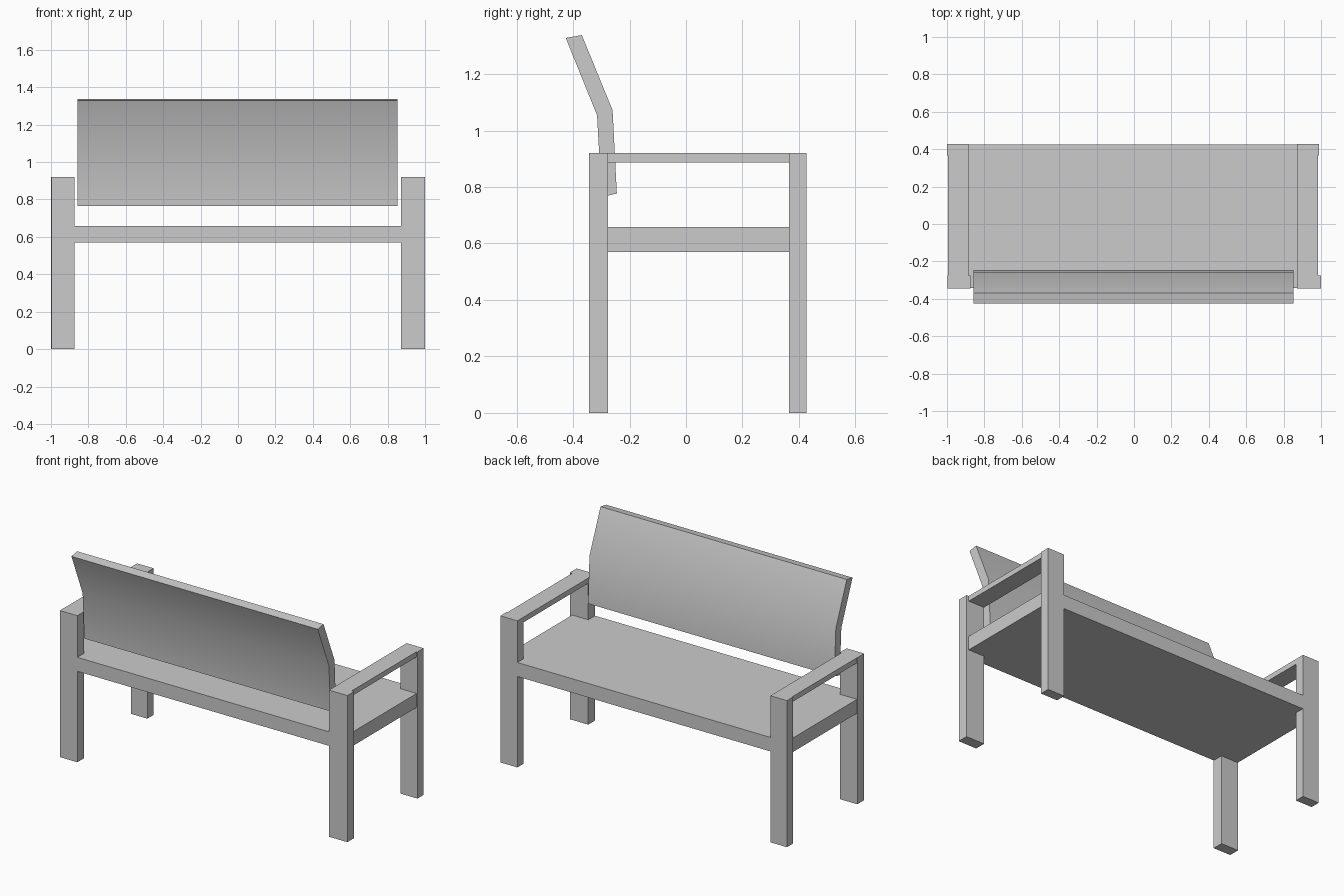
import bpy, bmesh

if "Cube" in bpy.data.objects:
    bpy.data.objects.remove(bpy.data.objects["Cube"])


def finish(name, bm):
    bmesh.ops.recalc_face_normals(bm, faces=bm.faces)
    mesh = bpy.data.meshes.new(name)
    bm.to_mesh(mesh)
    bm.free()
    obj = bpy.data.objects.new(name, mesh)
    bpy.context.collection.objects.link(obj)
    return obj


def box(name, x, y, z):
    """Box from (min, max) pairs along each axis."""
    bm = bmesh.new()
    bmesh.ops.create_cube(bm, size=1)
    for v in bm.verts:
        v.co = [r[0] if c < 0 else r[1] for c, r in zip(v.co, (x, y, z))]
    return finish(name, bm)


FRONT_Y, BACK_Y = (-0.344, -0.276), (0.365, 0.427)
TOP = 0.92

# Legs: the hand-built frame is very slightly uneven from side to side
box("front_leg_left", (-0.996, -0.875), FRONT_Y, (0, TOP))
box("front_leg_right", (0.872, 1.0), FRONT_Y, (0, TOP))
box("back_leg_left", (-1.0, -0.885), BACK_Y, (0, TOP))
box("back_leg_right", (0.872, 0.99), BACK_Y, (0, TOP))

# Armrests fit between the legs, flush with their tops
for side, x in (("left", (-0.995, -0.885)), ("right", (0.872, 0.984))):
    box("armrest_" + side, x, (FRONT_Y[1], BACK_Y[0]), (0.887, TOP))

# Seat slab
box("seat", (-0.994, 0.984), (-0.343, 0.426), (0.57, 0.658))

# Bent backrest: side profile (y, z) extruded along x
profile = [(-0.245, 0.777), (-0.26, 1.072), (-0.369, 1.338),
           (-0.426, 1.328), (-0.315, 1.054), (-0.299, 0.764)]
bm = bmesh.new()
ends = [[bm.verts.new((x, y, z)) for y, z in profile] for x in (-0.858, 0.852)]
for ring in ends:
    bm.faces.new(ring)
for i in range(len(profile)):
    j = (i + 1) % len(profile)
    bm.faces.new((ends[0][i], ends[0][j], ends[1][j], ends[1][i]))
backrest = finish("backrest", bm)

# Smooth only the shallow bend
bpy.ops.object.select_all(action='DESELECT')
backrest.select_set(True)
bpy.context.view_layer.objects.active = backrest
bpy.ops.object.shade_smooth_by_angle(angle=0.6)
